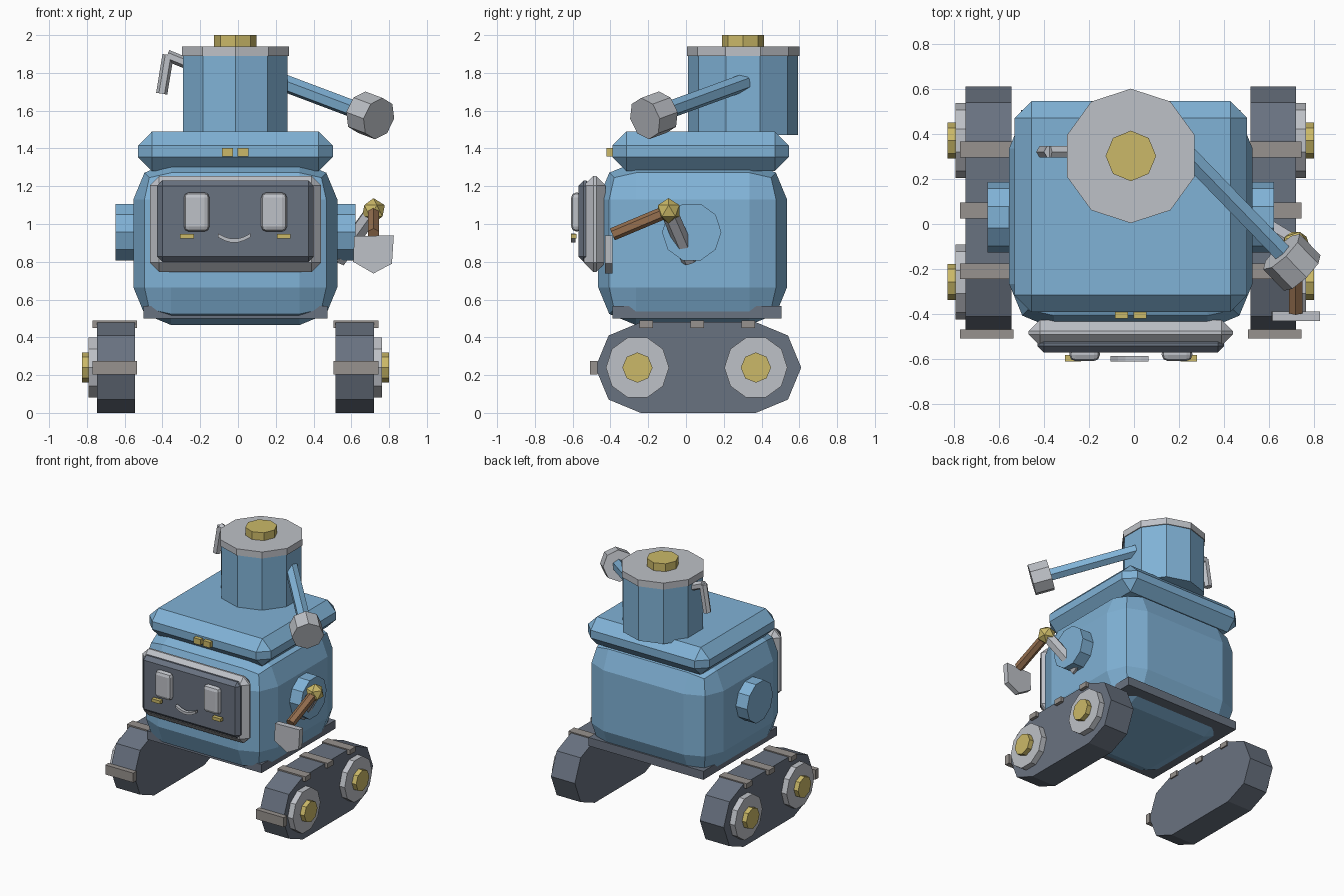
import bpy, bmesh, math
from mathutils import Vector

if "Cube" in bpy.data.objects:
    bpy.data.objects.remove(bpy.data.objects["Cube"])

CX = -0.014  # symmetry plane of the robot without its arms


def material(name, r, g, b):
    lin = [(c / 255 / 12.92) if c < 11 else ((c / 255 + 0.055) / 1.055) ** 2.4 for c in (r, g, b)]
    m = bpy.data.materials.new(name)
    m.diffuse_color = (*lin, 1)
    m.use_nodes = True
    m.node_tree.nodes["Principled BSDF"].inputs["Base Color"].default_value = m.diffuse_color
    return m


BLUE = material("blue_paint", 128, 178, 214)
SILVER = material("light_grey_metal", 190, 193, 199)
SLATE = material("dark_slate", 105, 114, 128)
TREAD = material("warm_grey", 151, 146, 142)
GOLD = material("brass", 203, 185, 104)
BROWN = material("brown_rod", 150, 112, 80)


def finish(name, bm, mat):
    bmesh.ops.recalc_face_normals(bm, faces=bm.faces[:])
    me = bpy.data.meshes.new(name)
    bm.to_mesh(me)
    bm.free()
    me.materials.append(mat)
    ob = bpy.data.objects.new(name, me)
    bpy.context.collection.objects.link(ob)
    return ob


def box(name, x, y, z, mat, bevel=0, seg=1):
    """Box from (min, max) ranges, optionally bevelled."""
    bm = bmesh.new()
    bmesh.ops.create_cube(bm, size=1)
    for v in bm.verts:
        v.co = [(lo + hi) / 2 + c * abs(hi - lo) for c, (lo, hi) in zip(v.co, (x, y, z))]
    if bevel:
        bmesh.ops.bevel(bm, geom=bm.edges[:], offset=bevel, segments=seg,
                        profile=0.5, affect='EDGES')
    return finish(name, bm, mat)


def ngon(cx, cy, r, n, phase=0.0):
    return [(cx + r * math.cos(phase + math.tau * i / n),
             cy + r * math.sin(phase + math.tau * i / n)) for i in range(n)]


def prism(name, pts, axis, lo, hi, mat):
    """Extrude a 2D outline along an axis (0 = x, 1 = y, 2 = z)."""
    bm = bmesh.new()
    rings = []
    for d in (lo, hi):
        ring = []
        for p in pts:
            co = list(p)
            co.insert(axis, d)
            ring.append(bm.verts.new(co))
        rings.append(ring)
    a, b = rings
    bm.faces.new(a)
    bm.faces.new(b[::-1])
    for i in range(len(pts)):
        j = (i + 1) % len(pts)
        bm.faces.new((a[i], b[i], b[j], a[j]))
    return finish(name, bm, mat)


def rod(name, p, q, r, n, mat):
    """Straight n-sided bar between two points."""
    p, q = Vector(p), Vector(q)
    bm = bmesh.new()
    bmesh.ops.create_cone(bm, cap_ends=True, segments=n, radius1=r, radius2=r,
                          depth=(q - p).length)
    rot = (q - p).to_track_quat('Z', 'Y')
    for v in bm.verts:
        v.co = rot @ v.co + (p + q) / 2
    return finish(name, bm, mat)


def around(half):
    return (CX - half, CX + half)


# Body, lid and lower skirt
box("body", around(0.54), (-0.465, 0.535), (0.465, 1.33), BLUE, 0.2, 2)
box("lid", around(0.516), (-0.39, 0.545), (1.28, 1.49), BLUE, 0.075)
box("skirt", around(0.487), (-0.39, 0.505), (0.5, 0.565), SLATE)

# Face screen
box("screen_frame", around(0.453), (-0.54, -0.425), (0.745, 1.255), SILVER, 0.05)
box("screen", around(0.414), (-0.57, -0.50), (0.80, 1.23), SLATE, 0.028)

# Turret with cap and brass knob
prism("turret", ngon(CX, 0.302, 0.291, 10, math.pi / 2), 2, 1.47, 1.90, BLUE)
prism("turret_cap", ngon(CX, 0.302, 0.298, 10, math.pi / 2), 2, 1.89, 1.94, SILVER)
prism("turret_knob", ngon(CX, 0.302, 0.112, 8), 2, 1.93, 2.0, GOLD)

# Mouth: thin smiling band
xs = [CX - 0.006 + 0.085 * t for t in (-1, -0.6, -0.2, 0.2, 0.6, 1)]
sag = [0.94, 0.922, 0.912, 0.912, 0.922, 0.94]
smile = [(x, z + 0.010) for x, z in zip(xs, sag)] + [(x, z - 0.010) for x, z in zip(xs, sag)][::-1]
prism("mouth", smile, 1, -0.61, -0.585, SILVER)

# Track outline: two half octagons joined
track = ([(0.37 + 0.24 * math.sin(math.pi * i / 4), 0.24 - 0.24 * math.cos(math.pi * i / 4)) for i in range(5)]
         + [(-0.24 - 0.24 * math.sin(math.pi * i / 4), 0.24 + 0.24 * math.cos(math.pi * i / 4)) for i in range(5)])

# Paired parts on both sides
for s, side in ((-1, "left"), (1, "right")):
    def sx(v):
        return CX + s * v

    def span(a, b):
        return tuple(sorted((sx(a), sx(b))))

    # eye, cheek and lid light
    box(f"eye_{side}", span(0.137, 0.273), (-0.608, -0.548), (0.96, 1.167), SILVER, 0.027, 2)
    box(f"cheek_{side}", span(0.22, 0.293), (-0.61, -0.58), (0.923, 0.947), GOLD)
    box(f"lid_light_{side}", span(0.012, 0.07), (-0.42, -0.38), (1.358, 1.402), GOLD)

    # shoulder disc
    prism(f"shoulder_{side}", ngon(0.03, 0.957, 0.157, 10), 0, *span(0.50, 0.635), BLUE)

    # track, wheels and treads
    prism(f"track_{side}", track, 0, *span(0.53, 0.733), SLATE)
    for y, where in ((-0.257, "front"), (0.37, "back")):
        prism(f"wheel_{where}_{side}", ngon(y, 0.24, 0.167, 10), 0, *span(0.72, 0.777), SILVER)
        prism(f"wheel_hub_{where}_{side}", ngon(y, 0.24, 0.08, 8), 0, *span(0.76, 0.813), GOLD)
    for i, y in enumerate((-0.21, 0.06, 0.33)):
        box(f"tread_top_{i}_{side}", span(0.52, 0.757), (y - 0.035, y + 0.035), (0.45, 0.488), TREAD)
    box(f"tread_front_{side}", span(0.52, 0.757), (-0.507, -0.468), (0.202, 0.275), TREAD)

# Bent handle on the left of the turret
rod("handle_stub", (-0.27, 0.32, 1.85), (-0.375, 0.32, 1.893), 0.03, 6, SILVER)
rod("handle_grip", (-0.370, 0.32, 1.895), (-0.404, 0.32, 1.69), 0.03, 6, SILVER)

# Upper arm with drum-shaped head
a, b = Vector((0.235, 0.31, 1.75)), Vector((0.70, -0.17, 1.575))
d = (b - a).normalized()
rod("upper_arm", a, b, 0.047, 6, BLUE)
rod("drum_head", b - d * 0.068, b + d * 0.068, 0.113, 8, SILVER)

# Lower right arm: bar, elbow ball, forearm and shovel blade
elbow = Vector((0.717, -0.092, 1.07))
rod("lower_arm", (0.53, 0.02, 0.81), elbow, 0.045, 6, SILVER)
bm = bmesh.new()
bmesh.ops.create_icosphere(bm, subdivisions=1, radius=0.067)
bmesh.ops.translate(bm, verts=bm.verts[:], vec=elbow)
finish("elbow_ball", bm, GOLD)
rod("forearm", elbow, (0.717, -0.39, 0.945), 0.034, 6, BROWN)
prism("shovel_blade", [(0.615, 0.935), (0.825, 0.94), (0.815, 0.79), (0.717, 0.738), (0.61, 0.80)],
      1, -0.43, -0.388, SILVER)
